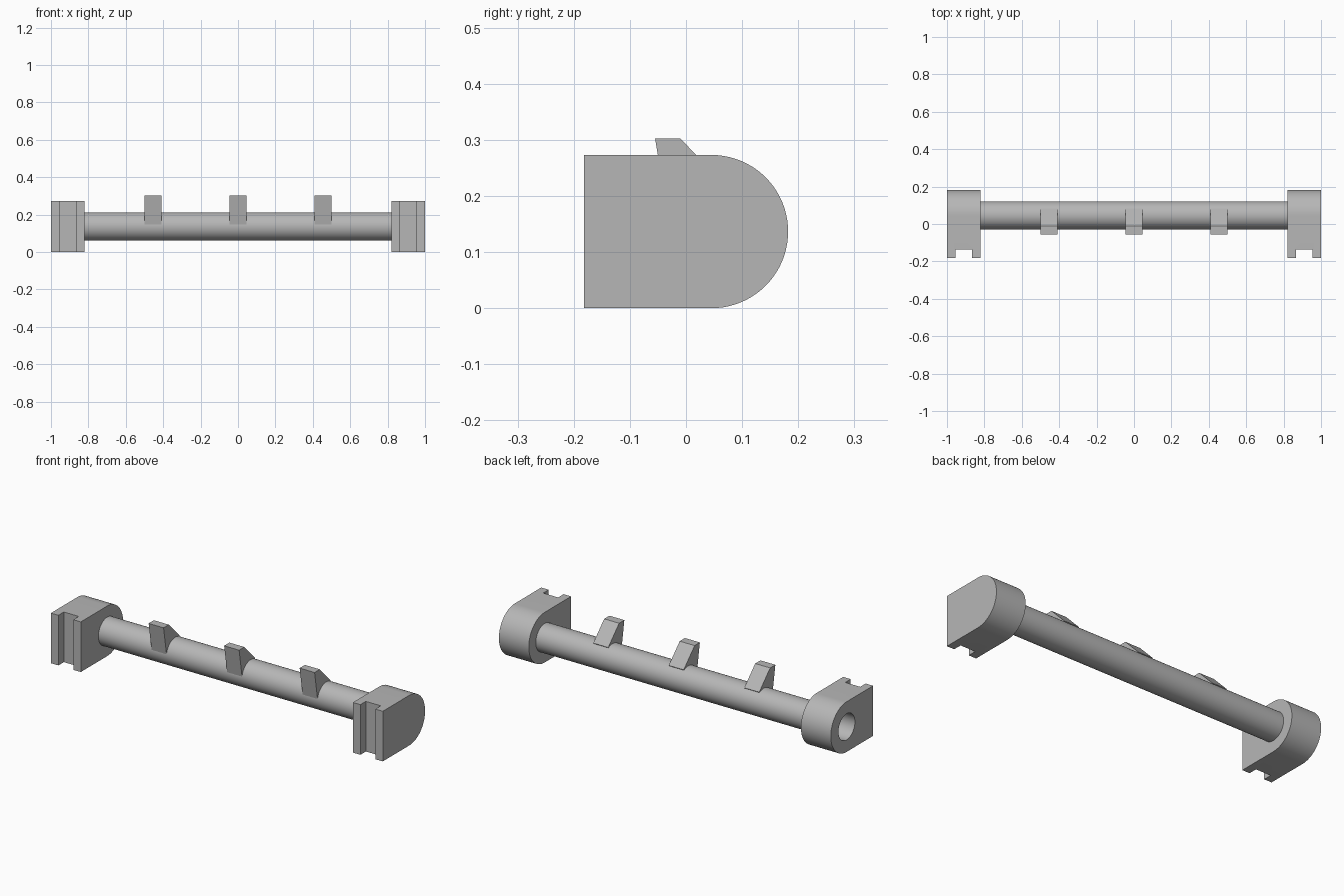
import bpy
import bmesh
from math import sin, cos, pi, radians

default = bpy.data.objects.get("Cube")
if default:
    bpy.data.objects.remove(default, do_unlink=True)

grey = bpy.data.materials.new("plain grey")
grey.use_nodes = True
COLOUR = (0.47, 0.47, 0.47, 1)
grey.diffuse_color = COLOUR
grey.node_tree.nodes["Principled BSDF"].inputs["Base Color"].default_value = COLOUR

HEIGHT = 0.273
AXIS_Z = HEIGHT / 2
AXIS_Y = 0.182 - AXIS_Z
ROD_R = 0.076
BLOCK_W = 0.18
BLOCK_X = 1 - BLOCK_W / 2


def extrude_x(name, profile, x, width):
    """Solid made from a (y, z) profile, centred on x."""
    bm = bmesh.new()
    face = bm.faces.new([bm.verts.new((x - width / 2, y, z)) for y, z in profile])
    out = bmesh.ops.extrude_face_region(bm, geom=[face])["geom"]
    moved = [v for v in out if isinstance(v, bmesh.types.BMVert)]
    bmesh.ops.translate(bm, verts=moved, vec=(width, 0, 0))
    bmesh.ops.recalc_face_normals(bm, faces=bm.faces[:])
    mesh = bpy.data.meshes.new(name)
    bm.to_mesh(mesh)
    bm.free()
    mesh.materials.append(grey)
    obj = bpy.data.objects.new(name, mesh)
    bpy.context.collection.objects.link(obj)
    return obj


def arc(radius, start, end, steps):
    angles = [start + (end - start) * i / steps for i in range(steps + 1)]
    return [(AXIS_Y + radius * cos(a), AXIS_Z + radius * sin(a)) for a in angles]


def circle(radius, steps=64):
    return arc(radius, 0, 2 * pi, steps)[:-1]


def activate(obj):
    bpy.ops.object.select_all(action='DESELECT')
    obj.select_set(True)
    bpy.context.view_layer.objects.active = obj


def cut(obj, cutter):
    cutter.hide_render = True
    mod = obj.modifiers.new("cut", 'BOOLEAN')
    mod.operation = 'DIFFERENCE'
    mod.solver = 'EXACT'
    mod.object = cutter
    activate(obj)
    bpy.ops.object.modifier_apply(modifier=mod.name)
    bpy.data.objects.remove(cutter, do_unlink=True)


def smooth(obj):
    activate(obj)
    bpy.ops.object.shade_smooth_by_angle(angle=radians(30))


# End blocks: rounded at the back, with an upright slot in the front
block_profile = [(-0.182, HEIGHT), (-0.182, 0)] + arc(AXIS_Z, -pi / 2, pi / 2, 40)
slot_profile = [(-0.3, -0.1), (-0.135, -0.1), (-0.135, 0.4), (-0.3, 0.4)]
for side, sign in (("right", -1), ("left", 1)):
    block = extrude_x(side + "_end_block", block_profile, sign * BLOCK_X, BLOCK_W)
    cut(block, extrude_x("slot_cutter", slot_profile, sign * BLOCK_X, 0.09))
    # Only the right block has an open socket
    if sign < 0:
        cut(block, extrude_x("bore_cutter", circle(0.071), -1, 0.34))
    smooth(block)

# Rod between the blocks
smooth(extrude_x("rod", circle(ROD_R), 0, 2 * (1 - BLOCK_W) + 0.02))

# Three hooked teeth along the rod
tooth_profile = [(-0.055, 0.302), (-0.01, 0.302), (0.084, 0.206),
                 (AXIS_Y, AXIS_Z), (-0.029, 0.145)]
for label, x in (("right", -0.455), ("middle", 0), ("left", 0.455)):
    extrude_x(label + "_tooth", tooth_profile, x, 0.09)
